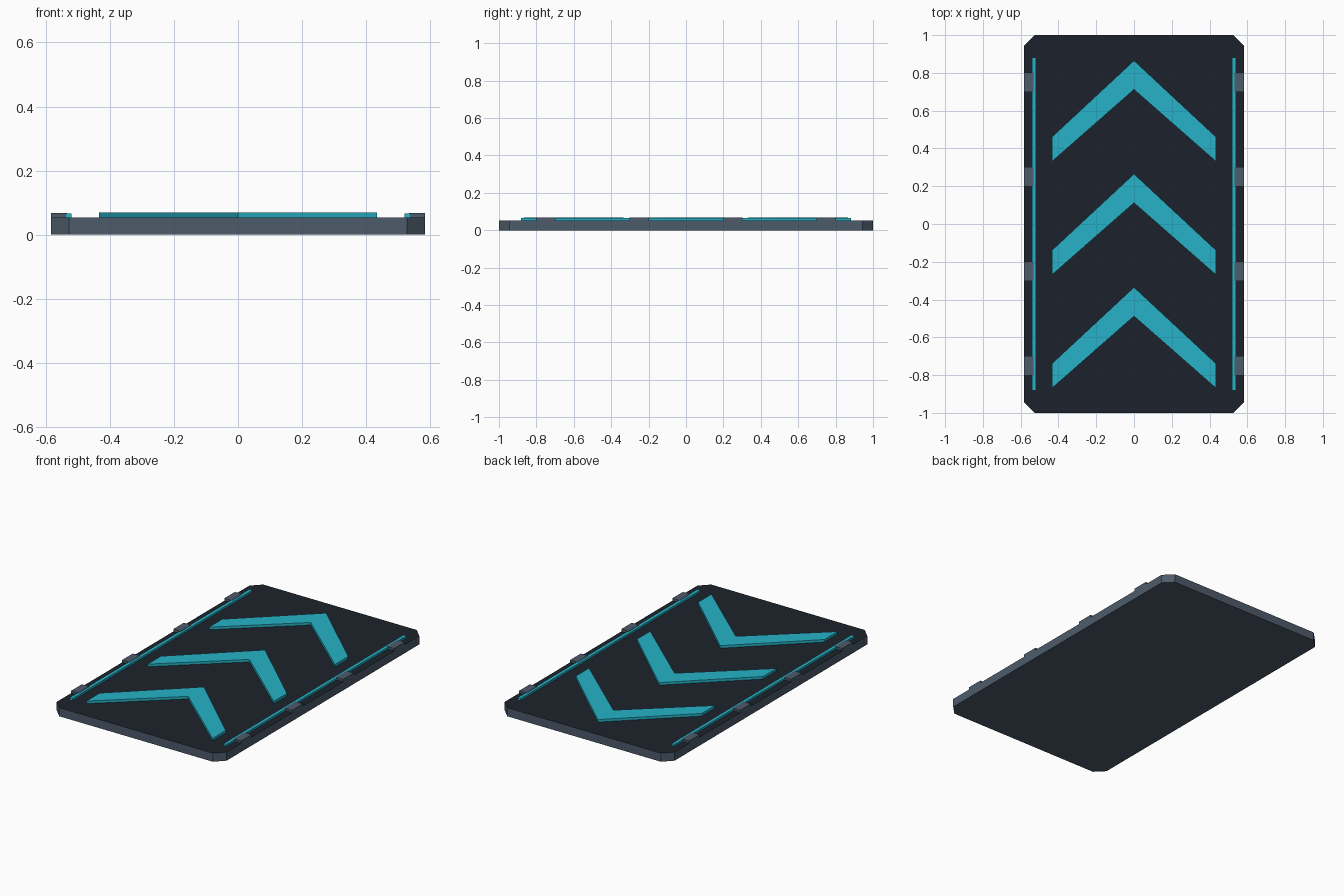
import bpy, bmesh

if "Cube" in bpy.data.objects:
    bpy.data.objects.remove(bpy.data.objects["Cube"])


def material(name, rgb):
    m = bpy.data.materials.new(name)
    m.diffuse_color = (*rgb, 1)
    m.use_nodes = True
    m.node_tree.nodes["Principled BSDF"].inputs["Base Color"].default_value = m.diffuse_color
    return m


slate = material("slate", (0.075, 0.105, 0.145))
dark = material("dark_surface", (0.012, 0.016, 0.025))
teal = material("teal_glow", (0.02, 0.45, 0.58))


def prism(name, outline, z0, z1, mats):
    """Extrude a counter-clockwise outline; a second material goes on top."""
    bm = bmesh.new()
    base = bm.faces.new([bm.verts.new((x, y, z0)) for x, y in outline])
    ext = bmesh.ops.extrude_face_region(bm, geom=[base], use_keep_orig=True)
    top = [v for v in ext["geom"] if isinstance(v, bmesh.types.BMVert)]
    bmesh.ops.translate(bm, verts=top, vec=(0, 0, z1 - z0))
    bmesh.ops.recalc_face_normals(bm, faces=bm.faces)
    for f in bm.faces:
        if len(mats) > 1 and f.normal.z > 0.9:
            f.material_index = 1
    me = bpy.data.meshes.new(name)
    bm.to_mesh(me)
    bm.free()
    for m in mats:
        me.materials.append(m)
    ob = bpy.data.objects.new(name, me)
    bpy.context.collection.objects.link(ob)
    return ob


def rect(x0, x1, y0, y1):
    return [(x0, y0), (x1, y0), (x1, y1), (x0, y1)]


W, L, C, TOP = 0.583, 1.0, 0.056, 0.053

# Base plate with clipped corners and a dark running surface
prism("base_plate", [(-W + C, -L), (W - C, -L), (W, -L + C), (W, L - C),
                     (W - C, L), (-W + C, L), (-W, L - C), (-W, -L + C)],
      0, TOP, [slate, dark])

# Three raised direction chevrons
for i in range(3):
    y = (i - 1) * 0.6
    prism(f"chevron_{i + 1}",
          [(0, y + 0.112), (0.433, y - 0.268), (0.433, y - 0.138),
           (0, y + 0.265), (-0.433, y - 0.138), (-0.433, y - 0.268)],
          TOP - 0.001, 0.069, [teal])

# Light strips and edge clamps on both sides
for side, s in (("left", -1), ("right", 1)):
    x0, x1 = sorted((s * 0.519, s * 0.540))
    prism(f"light_strip_{side}", rect(x0, x1, -0.882, 0.882),
          TOP - 0.001, 0.066, [teal])
    x0, x1 = sorted((s * 0.533, s * W))
    for i in range(4):
        y = -0.75 + 0.5 * i
        prism(f"edge_clamp_{side}_{i + 1}", rect(x0, x1, y - 0.052, y + 0.052),
              TOP - 0.001, 0.068, [slate])
